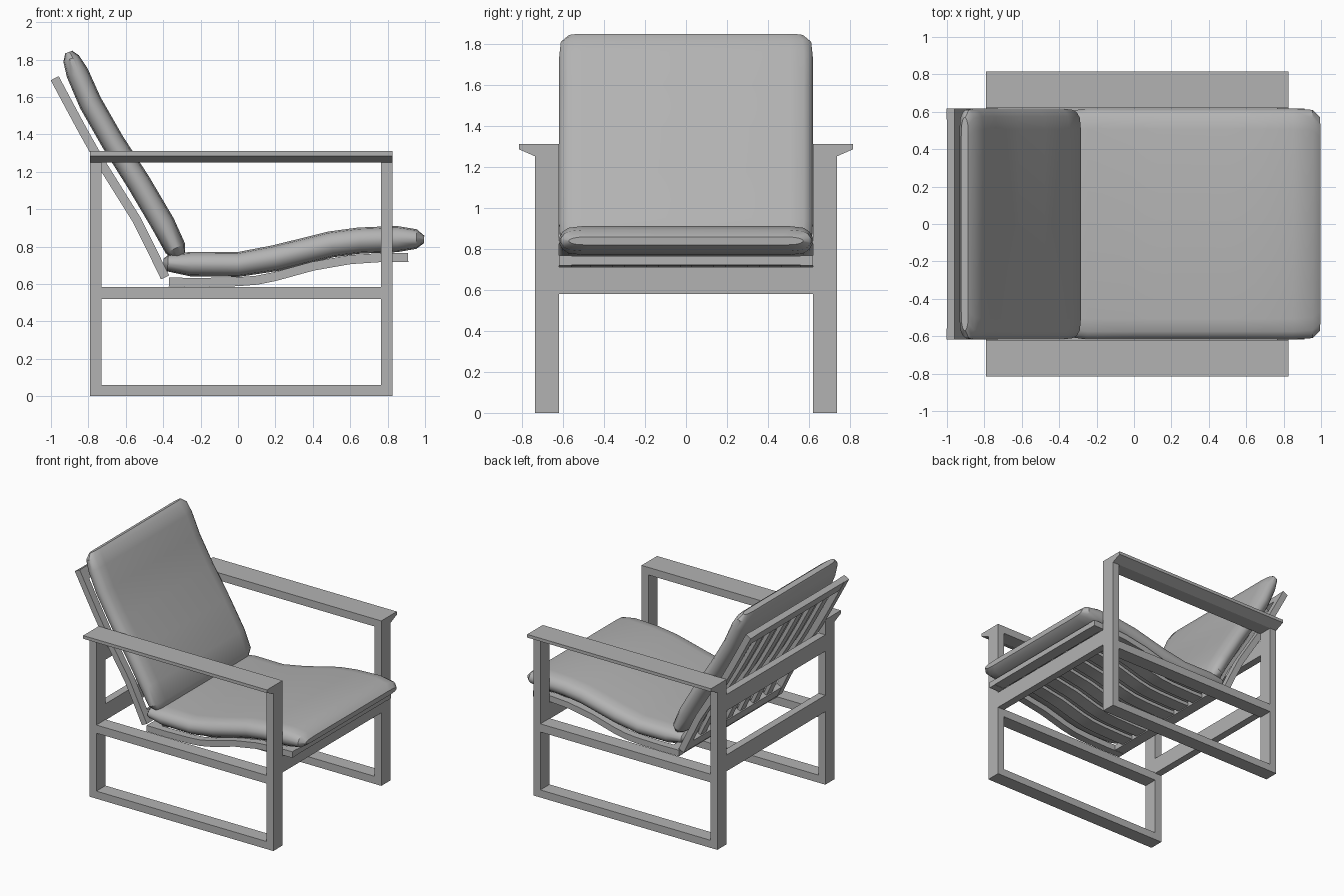
import bpy, bmesh
from mathutils import Vector

cube = bpy.data.objects.get("Cube")
if cube:
    bpy.data.objects.remove(cube, do_unlink=True)


def material(name, rgb):
    mat = bpy.data.materials.new(name)
    mat.use_nodes = True
    mat.diffuse_color = (*rgb, 1)
    mat.node_tree.nodes["Principled BSDF"].inputs["Base Color"].default_value = (*rgb, 1)
    return mat


GREY = material("plain grey", (0.45, 0.45, 0.45))


def finish(name, bm, smooth=False):
    bmesh.ops.recalc_face_normals(bm, faces=bm.faces)
    mesh = bpy.data.meshes.new(name)
    bm.to_mesh(mesh)
    bm.free()
    mesh.materials.append(GREY)
    obj = bpy.data.objects.new(name, mesh)
    bpy.context.collection.objects.link(obj)
    if smooth:
        bpy.ops.object.select_all(action='DESELECT')
        obj.select_set(True)
        bpy.context.view_layer.objects.active = obj
        bpy.ops.object.shade_smooth_by_angle(angle=0.6)
    return obj


def loft(rings, name, smooth=False):
    """Skin a list of equal-length point rings and cap both ends."""
    bm = bmesh.new()
    rows = [[bm.verts.new(p) for p in ring] for ring in rings]
    n = len(rows[0])
    for a, b in zip(rows, rows[1:]):
        for i in range(n):
            j = (i + 1) % n
            bm.faces.new((a[i], a[j], b[j], b[i]))
    bm.faces.new(rows[0])
    bm.faces.new(rows[-1])
    return finish(name, bm, smooth)


def box(name, x, y, z):
    section = [(y[0], z[0]), (y[1], z[0]), (y[1], z[1]), (y[0], z[1])]
    return loft([[(px, *s) for s in section] for px in x], name)


def sweep(name, path, section, y=0.0, smooth=True):
    """Sweep a unit section along (x, z, half thickness, half width) points."""
    pts = [Vector((p[0], 0, p[1])) for p in path]
    rings = []
    for i, (_, _, thick, width) in enumerate(path):
        t = (pts[min(i + 1, len(pts) - 1)] - pts[max(i - 1, 0)]).normalized()
        normal = Vector((-t.z, 0, t.x))
        rings.append([pts[i] + normal * v * thick + Vector((0, y + u * width, 0))
                      for u, v in section])
    return loft(rings, name, smooth)


RECT = [(-1, -1), (1, -1), (1, 1), (-1, 1)]
quarter = [(1, 0.2), (0.975, 0.6), (0.93, 0.88), (0.82, 1)]
PILLOW = (quarter + [(-u, v) for u, v in reversed(quarter)]
          + [(-u, -v) for u, v in quarter] + [(u, -v) for u, v in reversed(quarter)])

IN, OUT = 0.62, 0.735
BACK_X, FRONT_X = (-0.79, -0.73), (0.765, 0.825)

# Side frames: legs, rails and tapered armrests
for side, s in (("right", -1), ("left", 1)):
    ys = (s * IN, s * OUT)
    box(side + "_rear_leg", BACK_X, ys, (0, 1.25))
    box(side + "_front_leg", FRONT_X, ys, (0, 1.25))
    between = (BACK_X[1], FRONT_X[0])
    box(side + "_floor_rail", between, ys, (0, 0.06))
    box(side + "_middle_rail", between, ys, (0.52, 0.585))
    arm = [(IN, 1.31), (0.815, 1.31), (0.815, 1.285), (OUT, 1.25), (IN, 1.25)]
    loft([[(x, s * y, z) for y, z in arm] for x in (BACK_X[0], FRONT_X[1])],
         side + "_armrest")

# Cross bars joining the side frames
box("front_cross_bar", FRONT_X, (-IN, IN), (0.58, 0.71))
box("rear_lower_cross_bar", BACK_X, (-IN, IN), (0.58, 0.71))
box("rear_upper_cross_bar", BACK_X, (-IN, IN), (1.06, 1.19))

# Slatted seat and back: outer rails, inner slats, end pieces
seat_line = [(-0.37, 0.61), (-0.2, 0.608), (0, 0.612), (0.1, 0.62), (0.2, 0.64),
             (0.4, 0.695), (0.6, 0.73), (0.75, 0.74), (0.91, 0.742)]
back_line = [(-0.39, 0.635), (-0.47, 0.8), (-0.54, 0.94), (-0.64, 1.1),
             (-0.74, 1.26), (-0.83, 1.42), (-0.9, 1.55), (-0.98, 1.7)]
for part, line, slat in (("seat", seat_line, 0.055), ("back", back_line, 0.035)):
    for side, s in (("right", -1), ("left", 1)):
        sweep(f"{part}_{side}_rail", [(x, z, 0.024, 0.03) for x, z in line],
              RECT, s * 0.588)
    for i in range(6):
        sweep(f"{part}_slat_{i + 1}", [(x, z, 0.014, slat) for x, z in line],
              RECT, (i - 2.5) * 0.165)
    for end, pair in (("first", line[:2]), ("last", line[:-3:-1])):
        a, b = (Vector(p) for p in pair)
        ends = [a, a + (b - a).normalized() * 0.09]
        sweep(f"{part}_{end}_end_piece", [(p.x, p.y, 0.022, 0.6) for p in ends], RECT)

# Cushions
seat_cushion = [(-0.4, 0.715, 0.02, 0.55), (-0.375, 0.712, 0.045, 0.6),
                (-0.25, 0.706, 0.066, 0.618), (0, 0.704, 0.066, 0.618),
                (0.2, 0.738, 0.07, 0.618), (0.5, 0.812, 0.07, 0.618),
                (0.65, 0.832, 0.07, 0.618), (0.85, 0.84, 0.07, 0.618),
                (0.955, 0.84, 0.052, 0.61), (0.995, 0.838, 0.02, 0.57)]
sweep("seat_cushion", seat_cushion, PILLOW)

back_cushion = [(-0.315, 0.75, 0.035, 0.57), (-0.335, 0.79, 0.058, 0.61),
                (-0.4, 0.92, 0.064, 0.618), (-0.53, 1.14, 0.064, 0.618),
                (-0.67, 1.36, 0.062, 0.618), (-0.79, 1.57, 0.062, 0.618),
                (-0.86, 1.73, 0.06, 0.618), (-0.892, 1.805, 0.045, 0.61),
                (-0.905, 1.84, 0.02, 0.57)]
sweep("back_cushion", back_cushion, PILLOW)
